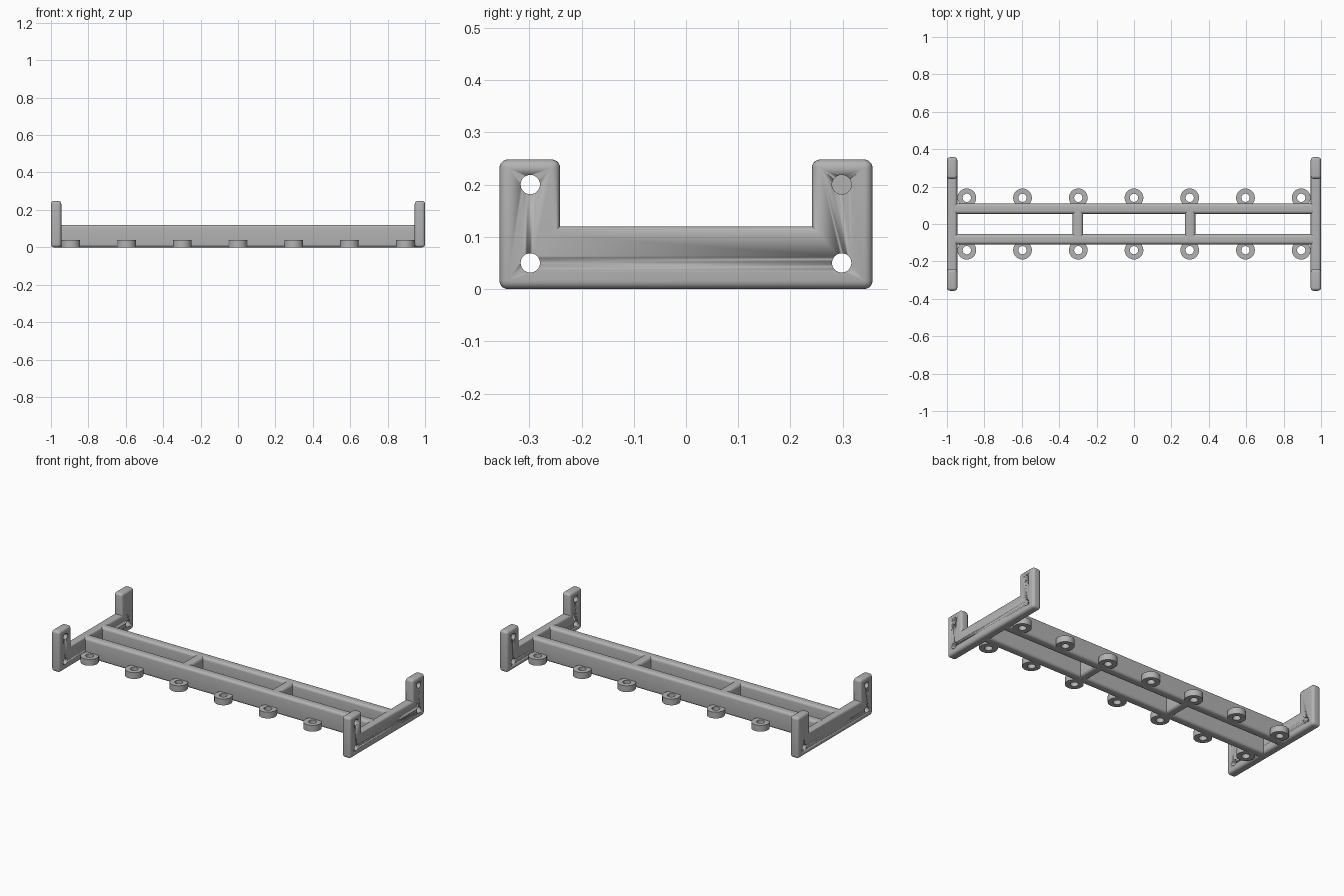
import bpy, bmesh, math

if "Cube" in bpy.data.objects:
    bpy.data.objects.remove(bpy.data.objects["Cube"])

grey = bpy.data.materials.new("mid grey")
grey.use_nodes = True
grey.diffuse_color = (0.45, 0.45, 0.45, 1)
grey.node_tree.nodes["Principled BSDF"].inputs["Base Color"].default_value = grey.diffuse_color

RADIUS = 0.016          # rounding of bars and plates
PLATE = 0.055           # thickness of plates and bars
BAR_TOP = 0.12


def finish(bm, name, angle=40):
    bmesh.ops.recalc_face_normals(bm, faces=bm.faces)
    mesh = bpy.data.meshes.new(name)
    bm.to_mesh(mesh)
    bm.free()
    mesh.materials.append(grey)
    obj = bpy.data.objects.new(name, mesh)
    bpy.context.collection.objects.link(obj)
    bpy.ops.object.select_all(action="DESELECT")
    obj.select_set(True)
    bpy.context.view_layer.objects.active = obj
    bpy.ops.object.shade_smooth_by_angle(angle=math.radians(angle))
    return obj


def rounded_bar(name, low, high, axis):
    """Box rounded along the edges that run in the given axis."""
    bm = bmesh.new()
    bmesh.ops.create_cube(bm, size=1)
    for v in bm.verts:
        for i in range(3):
            v.co[i] = low[i] if v.co[i] < 0 else high[i]
    edges = [e for e in bm.edges
             if abs((e.verts[0].co - e.verts[1].co)[axis]) > 1e-4]
    bmesh.ops.bevel(bm, geom=edges, offset=RADIUS, segments=5,
                    profile=0.5, affect="EDGES")
    return finish(bm, name)


def end_plate(name, x):
    """U-shaped plate, rounded everywhere but in its two inner corners."""
    outline = [(0.357, 0), (0.357, 0.248), (0.241, 0.248), (0.241, BAR_TOP)]
    outline += [(-y, z) for y, z in reversed(outline)]
    bm = bmesh.new()
    face = bm.faces.new([bm.verts.new((x - PLATE / 2, y, z)) for y, z in outline])
    out = bmesh.ops.extrude_face_region(bm, geom=[face])["geom"]
    bmesh.ops.translate(bm, vec=(PLATE, 0, 0),
                        verts=[g for g in out if isinstance(g, bmesh.types.BMVert)])
    bmesh.ops.recalc_face_normals(bm, faces=bm.faces)
    edges = [e for e in bm.edges if e.is_convex]
    bmesh.ops.bevel(bm, geom=edges, offset=RADIUS, segments=5,
                    profile=0.5, affect="EDGES")
    plate = finish(bm, name)

    # Bolt holes
    bm = bmesh.new()
    for y in (-0.298, 0.298):
        for z in (0.05, 0.2):
            made = bmesh.ops.create_cone(bm, cap_ends=True, segments=32,
                                         radius1=0.0185, radius2=0.0185, depth=0.2)["verts"]
            for v in made:
                a, b, c = v.co
                v.co = (x + c, y + a, z + b)
    cutter = finish(bm, name + "_hole_cutter")
    cutter.hide_render = True
    cut = plate.modifiers.new("holes", "BOOLEAN")
    cut.operation = "DIFFERENCE"
    cut.solver = "EXACT"
    cut.object = cutter
    bpy.context.view_layer.objects.active = plate
    bpy.ops.object.modifier_apply(modifier="holes")
    bpy.data.objects.remove(cutter)


def ring(name, x, y):
    """Flat mounting eyelet with a through hole."""
    bm = bmesh.new()
    profile = [(0.022, 0), (0.05, 0), (0.05, 0.038), (0.022, 0.038)]
    verts = [bm.verts.new((x + r, y, z)) for r, z in profile]
    edges = [bm.edges.new((verts[i], verts[i - 1])) for i in range(len(verts))]
    bmesh.ops.spin(bm, geom=verts + edges, cent=(x, y, 0), axis=(0, 0, 1),
                   angle=math.tau, steps=40, use_merge=True)
    bmesh.ops.remove_doubles(bm, verts=bm.verts, dist=1e-5)
    finish(bm, name)


# End plates
end_plate("left_end_plate", 1 - PLATE / 2)
end_plate("right_end_plate", -1 + PLATE / 2)

# Long rails and their rows of eyelets
for side, s in (("front", -1), ("back", 1)):
    y0, y1 = sorted((s * 0.054, s * 0.109))
    rounded_bar(side + "_rail", (-0.96, y0, 0), (0.96, y1, BAR_TOP), 0)
    for i in range(7):
        x = max(-0.895, min(0.895, (i - 3) * 0.298))
        ring(f"{side}_eyelet_{i + 1}", x, s * 0.14)

# Cross braces
for side, x in (("right", -0.3), ("left", 0.3)):
    rounded_bar(side + "_brace", (x - PLATE / 2, -0.08, 0),
                (x + PLATE / 2, 0.08, BAR_TOP), 1)
